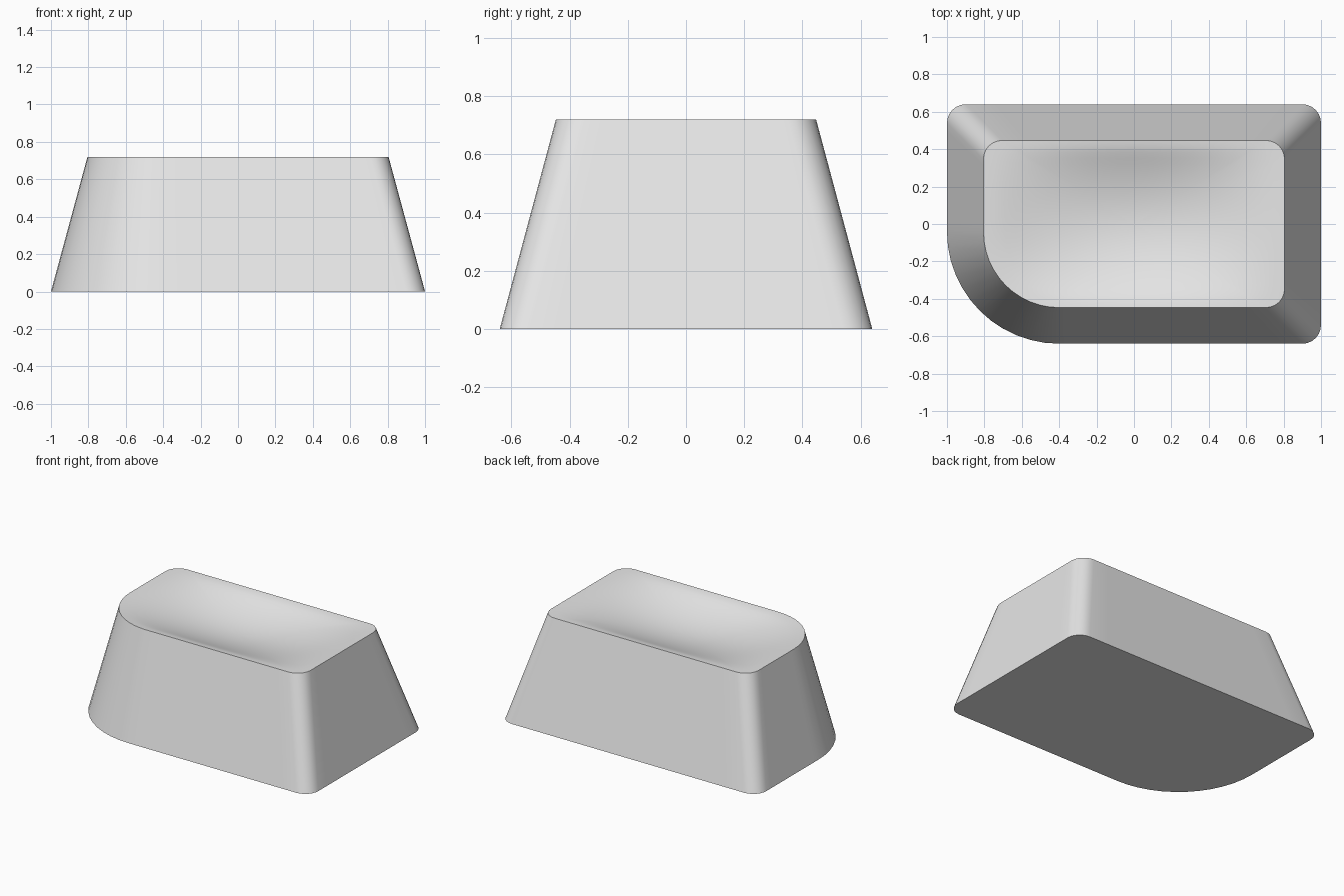
import bpy, bmesh
from math import sin, cos, pi

if "Cube" in bpy.data.objects:
    bpy.data.objects.remove(bpy.data.objects["Cube"], do_unlink=True)

HEIGHT, DISH_DEPTH, RINGS = 0.72, 0.1, 14
TOP_X, TOP_Y = 0.805, 0.447


def outline(hx, hy, big, small):
    """Rounded rectangle with one large corner at front right."""
    corners = [(-1, -1, big, 12), (1, -1, small, 6), (1, 1, small, 6), (-1, 1, small, 6)]
    arcs = []
    for i, (sx, sy, r, n) in enumerate(corners):
        cx, cy = sx * (hx - r), sy * (hy - r)
        start = pi + i * pi / 2
        arcs.append([(cx + r * cos(start + k / n * pi / 2),
                      cy + r * sin(start + k / n * pi / 2)) for k in range(n + 1)])
    points = []
    for arc, following in zip(arcs, arcs[1:] + arcs[:1]):
        points += arc
        (ax, ay), (bx, by) = arc[-1], following[0]
        points += [(ax + (bx - ax) * k / 12, ay + (by - ay) * k / 12) for k in range(1, 12)]
    return points


def dish(x, y, t):
    """Height of the scooped top; t runs from 0 at the middle to 1 at the rim."""
    u = max(0, 1 - (x / TOP_X) ** 2)
    v = max(0, 1 - (y / TOP_Y) ** 2)
    return HEIGHT - DISH_DEPTH * u ** 1.3 * v ** 1.3 * (1 - t ** 10)


def bridge(bm, lower, upper):
    n = len(lower)
    for i in range(n):
        j = (i + 1) % n
        bm.faces.new((lower[i], lower[j], upper[j], upper[i]))


bm = bmesh.new()

# Flat base and sloping walls
base = [bm.verts.new((x, y, 0)) for x, y in outline(1.0, 0.64, 0.6, 0.1)]
bm.faces.new(base[::-1])
rim_points = outline(TOP_X, TOP_Y, 0.405, 0.1)
ring = [bm.verts.new((x, y, HEIGHT)) for x, y in rim_points]
bridge(bm, base, ring)

# Scooped top made of shrinking rings
for k in range(RINGS - 1, 0, -1):
    t = k / RINGS
    inner = [bm.verts.new((x * t, y * t, dish(x * t, y * t, t))) for x, y in rim_points]
    bridge(bm, ring, inner)
    ring = inner
middle = bm.verts.new((0, 0, dish(0, 0, 0)))
for i in range(len(ring)):
    bm.faces.new((ring[i], ring[(i + 1) % len(ring)], middle))

mesh = bpy.data.meshes.new("key_cap")
bm.to_mesh(mesh)
bm.free()
cap = bpy.data.objects.new("key_cap", mesh)
bpy.context.collection.objects.link(cap)

# Plain light grey
grey = bpy.data.materials.new("light_grey")
grey.use_nodes = True
grey.diffuse_color = (0.8, 0.8, 0.8, 1)
grey.node_tree.nodes["Principled BSDF"].inputs["Base Color"].default_value = (0.8, 0.8, 0.8, 1)
mesh.materials.append(grey)

bpy.ops.object.select_all(action="DESELECT")
cap.select_set(True)
bpy.context.view_layer.objects.active = cap
bpy.ops.object.shade_smooth_by_angle(angle=pi / 6)
